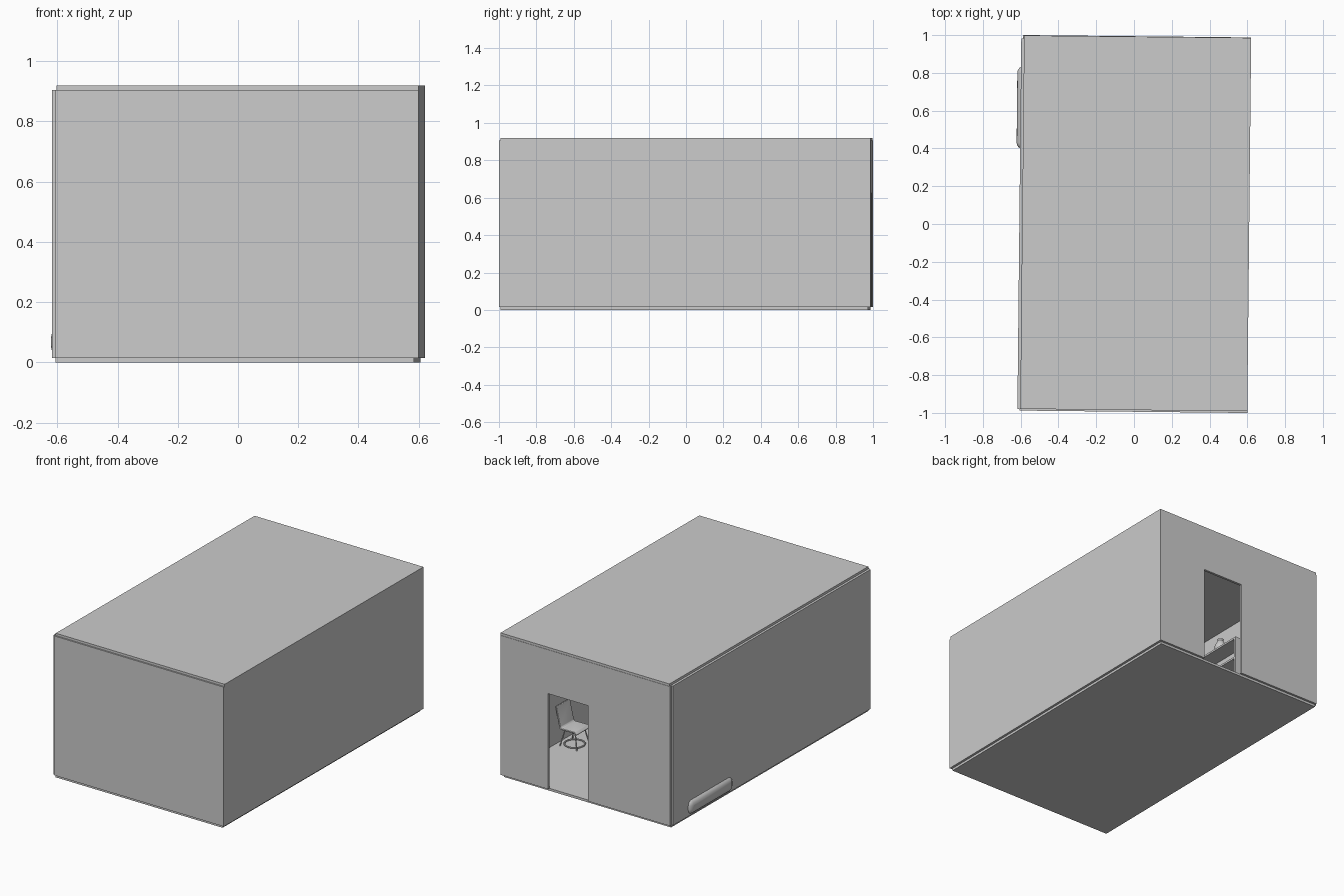
import bpy, bmesh, math
from mathutils import Matrix, Vector

if "Cube" in bpy.data.objects:
    bpy.data.objects.remove(bpy.data.objects["Cube"])

# The whole room is turned very slightly about z
TURN = Matrix.Rotation(math.radians(-0.6), 4, 'Z')


def finish(name, bm, bevel=0.0, smooth=False):
    bmesh.ops.recalc_face_normals(bm, faces=bm.faces)
    bm.transform(TURN)
    me = bpy.data.meshes.new(name)
    bm.to_mesh(me)
    bm.free()
    ob = bpy.data.objects.new(name, me)
    bpy.context.collection.objects.link(ob)
    if bevel:
        mod = ob.modifiers.new("round", 'BEVEL')
        mod.width, mod.segments = bevel, 4
    if smooth:
        bpy.ops.object.select_all(action='DESELECT')
        ob.select_set(True)
        bpy.context.view_layer.objects.active = ob
        bpy.ops.object.shade_smooth_by_angle(angle=math.radians(40))
    return ob


def box(name, x, y, z, bevel=0.0):
    bm = bmesh.new()
    bmesh.ops.create_cube(bm, size=1)
    for v in bm.verts:
        v.co = [(a[0] + a[1]) / 2 + c * (a[1] - a[0]) for a, c in zip((x, y, z), v.co)]
    return finish(name, bm, bevel, bevel > 0)


def prism(name, pts, offset, bevel=0.0):
    bm = bmesh.new()
    f = bm.faces.new([bm.verts.new(p) for p in pts])
    r = bmesh.ops.extrude_face_region(bm, geom=[f])
    vs = [g for g in r["geom"] if isinstance(g, bmesh.types.BMVert)]
    bmesh.ops.translate(bm, verts=vs, vec=offset)
    if f.is_valid is False:
        bm.faces.new(bm.verts[:len(pts)])
    return finish(name, bm, bevel, bevel > 0)


def lathe(name, profile, centre, steps=24, closed=False):
    bm = bmesh.new()
    vs = [bm.verts.new((r, 0, z)) for r, z in profile]
    es = [bm.edges.new(p) for p in zip(vs, vs[1:])]
    if closed:
        es.append(bm.edges.new((vs[-1], vs[0])))
    bmesh.ops.spin(bm, geom=vs + es, cent=(0, 0, 0), axis=(0, 0, 1),
                   angle=math.tau, steps=steps, use_duplicate=False)
    bmesh.ops.remove_doubles(bm, verts=bm.verts, dist=1e-5)
    bm.transform(Matrix.Translation(centre))
    return finish(name, bm, smooth=True)


def rod(name, a, b, r):
    a, b = Vector(a), Vector(b)
    bm = bmesh.new()
    bmesh.ops.create_cone(bm, cap_ends=True, segments=10, radius1=r, radius2=r,
                          depth=(b - a).length)
    q = (b - a).to_track_quat('Z', 'Y').to_matrix().to_4x4()
    bm.transform(Matrix.Translation((a + b) / 2) @ q)
    return finish(name, bm, smooth=True)


# Room shell
box("floor", (-0.595, 0.595), (-0.985, 0.98), (0, 0.015))
box("ceiling", (-0.592, 0.61), (-0.985, 0.992), (0.905, 0.92))
box("left_wall", (-0.607, -0.592), (-0.985, 0.977), (0.015, 0.905))
box("right_wall", (0.595, 0.61), (-0.985, 0.985), (0.015, 0.905))
box("front_wall", (-0.595, 0.61), (-0.994, -0.979), (0.015, 0.905))
outline = [(-0.597, 0.015), (-0.015, 0.015), (-0.015, 0.625), (0.27, 0.625),
           (0.27, 0.015), (0.61, 0.015), (0.61, 0.905), (-0.597, 0.905)]
prism("back_wall_with_doorway", [(x, 0.994, z) for x, z in outline], (0, -0.015, 0))

# Low sofa whose rounded base pokes through the left wall
box("sofa_base", (-0.626, -0.40), (0.39, 0.83), (0.02, 0.115), 0.035)
box("sofa_back", (-0.59, -0.53), (0.41, 0.81), (0.10, 0.26), 0.02)
for i in range(2):
    y = 0.44 + i * 0.17
    box(f"sofa_cushion_{i}", (-0.53, -0.40), (y, y + 0.165), (0.11, 0.15), 0.015)
for i, y in enumerate((0.395, 0.78)):
    box(f"sofa_arm_{i}", (-0.58, -0.40), (y, y + 0.045), (0.08, 0.19), 0.015)

# Bookcase against the left wall
for i, y in enumerate((-0.25, 0.36)):
    box(f"bookcase_side_{i}", (-0.59, -0.48), (y, y + 0.012), (0.015, 0.715))
for i in range(6):
    z = 0.03 + i * 0.1346
    box(f"bookcase_shelf_{i}", (-0.59, -0.48), (-0.24, 0.362), (z, z + 0.012))
box("bookcase_back", (-0.591, -0.585), (-0.24, 0.362), (0.015, 0.715))
lathe("vase", [(0, 0), (0.018, 0), (0.034, 0.025), (0.036, 0.045), (0.025, 0.07),
               (0.016, 0.085), (0.02, 0.095)], (-0.54, 0.157, 0.715))

# Chair by the right wall, facing into the room
side = [(0.44, 0.112), (0.455, 0.122), (0.55, 0.120), (0.563, 0.13), (0.59, 0.26),
        (0.582, 0.26), (0.553, 0.137), (0.545, 0.130), (0.455, 0.132), (0.44, 0.12)]
prism("chair_shell", [(x, 0.34, z) for x, z in side], (0, 0.135, 0), 0.003)
for i, (sx, sy) in enumerate(((-1, -1), (-1, 1), (1, -1), (1, 1))):
    rod(f"chair_leg_{i}", (0.50 + sx * 0.035, 0.408 + sy * 0.045, 0.12),
        (0.50 + sx * 0.06, 0.408 + sy * 0.062, 0.015), 0.004)
ring = [(0.06 + 0.005 * math.cos(t * math.tau / 8), 0.005 * math.sin(t * math.tau / 8))
        for t in range(8)]
lathe("chair_ring", ring, (0.50, 0.408, 0.022), closed=True)
